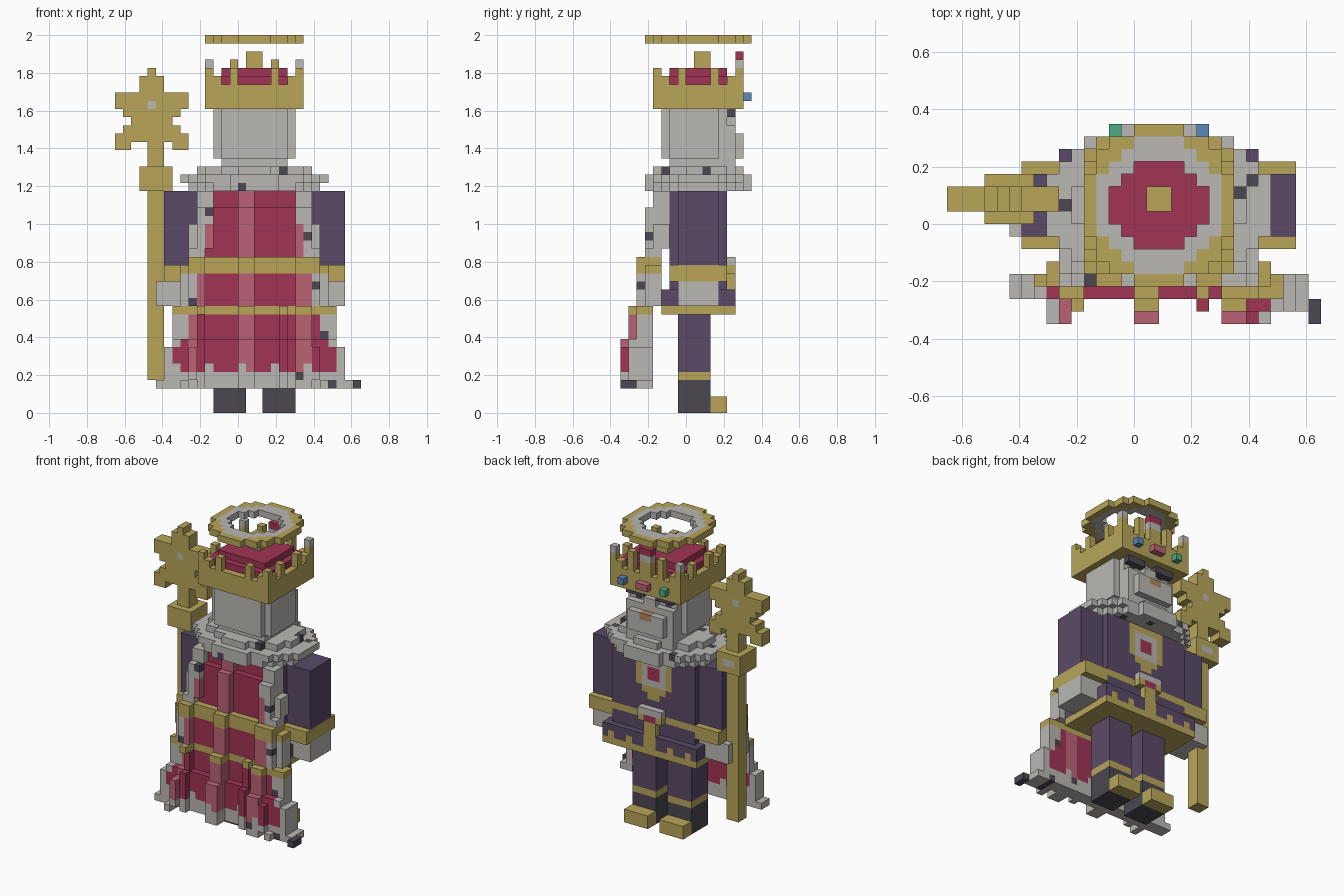
import bpy

if "Cube" in bpy.data.objects:
    bpy.data.objects.remove(bpy.data.objects["Cube"], do_unlink=True)

U = 1 / 23  # size of one block

PALETTE = {
    "gold": (184, 166, 90), "ermine": (186, 184, 180), "charcoal": (75, 71, 81),
    "crimson": (161, 52, 84), "rose": (187, 98, 119), "purple": (90, 74, 103),
    "blue": (90, 136, 192), "green": (76, 170, 134), "tan": (176, 132, 100),
}
NAMES = list(PALETTE)


def linear(v):
    v /= 255
    return v / 12.92 if v < 0.04 else ((v + 0.055) / 1.055) ** 2.4


MATS = []
for name, rgb in PALETTE.items():
    mat = bpy.data.materials.new(name)
    colour = tuple(linear(c) for c in rgb) + (1,)
    mat.use_nodes = True
    mat.diffuse_color = colour
    mat.node_tree.nodes["Principled BSDF"].inputs["Base Color"].default_value = colour
    MATS.append(mat)


def put(cells, cell, colour):
    if colour is None:
        cells.pop(cell, None)
    else:
        cells[cell] = colour


def box(cells, colour, x0, x1, y0, y1, z0, z1):
    for x in range(x0, x1):
        for y in range(y0, y1):
            for z in range(z0, z1):
                put(cells, (x, y, z), colour)


def disc(cells, colour, rx, ry, z, cx=2, cy=1.5):
    for x in range(-12, 16):
        for y in range(-9, 10):
            if ((x + .5 - cx) / rx) ** 2 + ((y + .5 - cy) / ry) ** 2 <= 1:
                put(cells, (x, y, z), colour)


def build(name, cells):
    """Skin a set of blocks with its outer faces only."""
    verts, index, faces, slots = [], {}, [], []
    for cell, colour in cells.items():
        for axis in range(3):
            for sign in (0, 1):
                near = list(cell)
                near[axis] += 2 * sign - 1
                if tuple(near) in cells:
                    continue
                loop = []
                for db, dc in ((0, 0), (1, 0), (1, 1), (0, 1)):
                    p = list(cell)
                    p[axis] += sign
                    p[(axis + 1) % 3] += db
                    p[(axis + 2) % 3] += dc
                    p = tuple(p)
                    if p not in index:
                        index[p] = len(verts)
                        verts.append([c * U for c in p])
                    loop.append(index[p])
                faces.append(loop if sign else loop[::-1])
                slots.append(NAMES.index(colour))
    mesh = bpy.data.meshes.new(name)
    mesh.from_pydata(verts, [], faces)
    for mat in MATS:
        mesh.materials.append(mat)
    for poly, slot in zip(mesh.polygons, slots):
        poly.material_index = slot
    obj = bpy.data.objects.new(name, mesh)
    bpy.context.collection.objects.link(obj)


def spotted(a, b):
    return "charcoal" if (a * 7 + b * 5) % 23 == 0 else "ermine"


# Legs with gold-trimmed boots
for name, x in (("right_leg", -3), ("left_leg", 3)):
    c = {}
    box(c, "charcoal", x, x + 4, -1, 3, 0, 4)
    box(c, "gold", x, x + 4, -1, 3, 4, 5)
    box(c, "purple", x, x + 4, -1, 3, 5, 12)
    box(c, "gold", x, x + 4, 3, 5, 0, 2)
    build(name, c)

# Tunic: skirt, torso, belt, buckle and chest medallion
c = {}
box(c, "gold", -6, 10, -3, 6, 12, 13)
box(c, "purple", -6, 10, -3, 6, 13, 15)
box(c, "purple", -5, 9, -2, 5, 15, 27)
box(c, "gold", -5, 9, -2, 5, 17, 18)
for x in (-5, -2, 5, 8):
    box(c, "gold", x, x + 1, 5, 6, 13, 14)
box(c, "gold", 1, 3, 5, 6, 13, 17)
box(c, "gold", 0, 4, 5, 6, 17, 19)
box(c, "ermine", 0, 4, 5, 6, 18, 19)
box(c, "crimson", 1, 3, 5, 6, 17, 18)
box(c, "gold", 0, 4, 4, 5, 21, 27)
box(c, "gold", -1, 5, 4, 5, 22, 27)
box(c, "gold", 1, 3, 4, 5, 20, 21)
box(c, "ermine", 0, 4, 4, 5, 22, 26)
box(c, "crimson", 1, 3, 4, 5, 23, 25)
build("tunic", c)

# Arms with cuffs and hands
for name, x0, x1, out in (("right_arm", -9, -5, -1), ("left_arm", 9, 13, 0)):
    c = {}
    box(c, "purple", x0, x1, -1, 4, 18, 27)
    box(c, "gold", x0, x1, -2, 5, 16, 18)
    box(c, "ermine", x0 + out, x1, -1, 4, 13, 16)
    build(name, c)

# Cape: widens and deepens downwards, with folds, bands and a spotted border
c = {}
for z in range(3, 27):
    half = 7 + (27 - z) * 5 // 24
    reach = -4 if z >= 25 else -5 if z >= 19 else -6 if z >= 13 else -7 if z >= 9 else -8
    inner = -2 if z >= 20 else -3 if z >= 13 else -4
    edge = 2 if z >= 9 else 1
    drift = (27 - z) // 8
    folds = {0, 1, 7, 8, -4 - drift}
    crests = folds | {-5 - drift, 7 + drift, 8 + drift}
    for x in range(2 - half, 2 + half):
        rim = min(x - (2 - half), 1 + half - x)
        back = reach if x in crests else reach + (2 if z < 13 and x % 5 else 1)
        if rim < 3 and z < 13:
            back = reach + (1 if x > 0 else 2)
        colour = "rose" if x in folds else "crimson"
        if z in (12, 17, 18):
            colour = "gold"
        elif rim < edge or z < 5 + (x % 4 == 0):
            colour = spotted(x, z)
        box(c, colour, x, x + 1, min(back, inner - 1), inner, z, z + 1)
box(c, "charcoal", 14, 15, -8, -6, 3, 4)
build("cape", c)

# Fur collar
c = {}
for z, rx, ry in ((27, 8, 6.5), (28, 9, 6.5), (29, 7, 5.2)):
    disc(c, "ermine", rx, ry, z)
for cell in list(c):
    c[cell] = spotted(cell[0] + cell[2], cell[1] + cell[2])
build("fur_collar", c)

# Head, beard, brows and eyes
c = {}
box(c, "ermine", -2, 6, -2, 6, 30, 31)
box(c, "ermine", -2, 6, -3, 5, 31, 37)
box(c, "ermine", -3, 7, -2, 4, 31, 37)
box(c, "ermine", -2, 6, 5, 6, 31, 35)
box(c, "ermine", -1, 5, 6, 7, 31, 34)
box(c, "ermine", 1, 3, 5, 6, 34, 36)
box(c, "tan", 1, 3, 6, 7, 33, 34)
for x in (-1, 4):
    box(c, "charcoal", x, x + 1, 4, 5, 35, 36)
    box(c, "charcoal", x - 1, x + 2, 5, 6, 36, 37)
build("head", c)

# Crown with stepped teeth, cap and gems
c = {}
box(c, "gold", -4, 8, -4, 7, 37, 40)
teeth = [(x, y) for x in (-4, -1, 4, 7) for y in (-4, 6)]
teeth += [(x, y) for x in (-4, 7) for y in (-1, 3)]
for x, y in teeth:
    box(c, "gold", x, x + 1, y, y + 1, 40, 42)
    if y == 6:
        box(c, "ermine" if x in (-4, 7) else "gold", x, x + 1, 6, 7, 42, 43)
for x in (-4, 7):
    for y in (-3, 5):
        box(c, "gold", x, x + 1, y, y + 1, 40, 41)
for x in (-3, 6):
    for y in (-4, 6):
        box(c, "gold", x, x + 1, y, y + 1, 40, 41)
box(c, "gold", 1, 3, 6, 7, 40, 42)
box(c, "ermine", 1, 3, 6, 7, 42, 43)
box(c, "crimson", 1, 3, 6, 7, 43, 44)
build("crown", c)

c = {}
box(c, "crimson", -3, 7, -3, 6, 40, 41)
box(c, "crimson", -2, 6, -2, 5, 41, 42)
box(c, "gold", 1, 3, 1, 3, 42, 44)
build("crown_cap", c)

for name, colour, x0, x1 in (("left_gem", "blue", 5, 6), ("middle_gem", "rose", 1, 3),
                             ("right_gem", "green", -2, -1)):
    c = {}
    box(c, colour, x0, x1, 7, 8, 38, 39)
    build(name, c)

# Halo
c = {}
disc(c, "gold", 6, 6.5, 45)
disc(c, "ermine", 5, 5.5, 45)
disc(c, None, 4, 3.5, 45)
build("halo", c)

# Staff with a star head
c = {}
box(c, "gold", -11, -9, 1, 3, 4, 33)
box(c, "gold", -12, -8, 0, 4, 27, 30)
box(c, "ermine", -11, -9, 3, 4, 28, 29)
for z0, z1, half in ((33, 35, 3), (35, 36, 2), (36, 37, 3), (37, 39, 4), (39, 41, 1), (41, 42, 0)):
    box(c, "gold", -11 - half, -10 + half, 1, 3, z0, z1)
for x in (-15, -8):
    box(c, "gold", x, x + 2, 1, 3, 32, 34)
box(c, "ermine", -11, -10, 1, 3, 37, 38)
build("staff", c)
